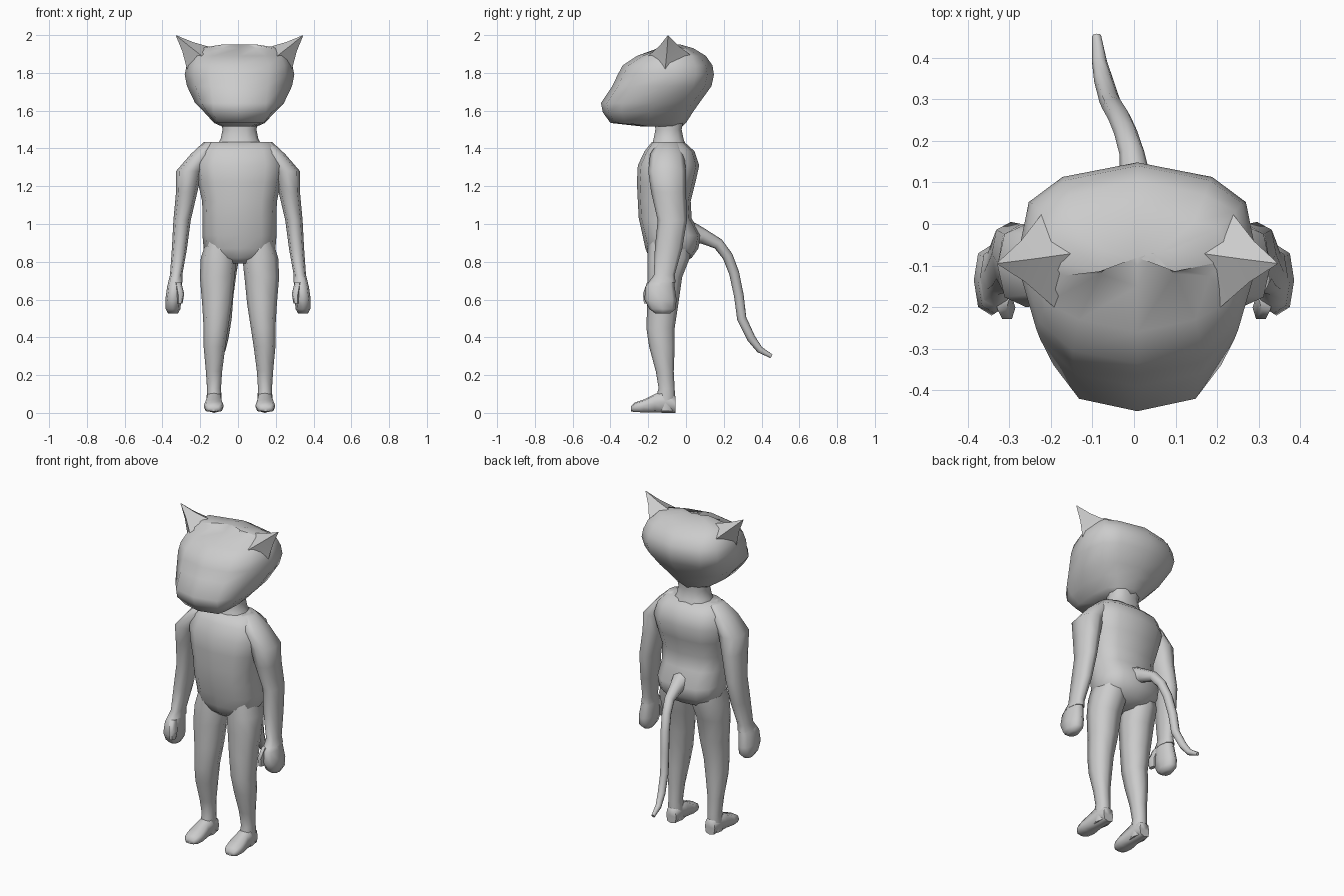
import bpy, bmesh, math
from mathutils import Vector

cube = bpy.data.objects.get("Cube")
if cube:
    bpy.data.objects.remove(cube, do_unlink=True)

GREY = (0.6, 0.6, 0.6, 1.0)
mat = bpy.data.materials.new("plain grey")
mat.use_nodes = True
mat.diffuse_color = GREY
mat.node_tree.nodes["Principled BSDF"].inputs["Base Color"].default_value = GREY

MID = 0.008  # the body sits slightly off centre


def skin(name, rings, crease=70):
    """Join equal-length rings of points into a closed, smooth skin."""
    bm = bmesh.new()
    loops = [[bm.verts.new(p) for p in ring] for ring in rings]
    n = len(loops[0])
    for a, b in zip(loops, loops[1:]):
        for i in range(n):
            j = (i + 1) % n
            bm.faces.new((a[i], a[j], b[j], b[i]))
    for loop in (loops[0], loops[-1]):
        centre = sum((v.co for v in loop), Vector()) / n
        hub = bm.verts.new(centre)
        for i in range(n):
            bm.faces.new((loop[i], loop[(i + 1) % n], hub))
    bmesh.ops.recalc_face_normals(bm, faces=bm.faces)
    mesh = bpy.data.meshes.new(name)
    bm.to_mesh(mesh)
    bm.free()
    mesh.materials.append(mat)
    obj = bpy.data.objects.new(name, mesh)
    bpy.context.collection.objects.link(obj)
    bpy.ops.object.select_all(action="DESELECT")
    obj.select_set(True)
    bpy.context.view_layer.objects.active = obj
    bpy.ops.object.shade_smooth_by_angle(angle=math.radians(crease))
    return obj


def oval(z, x0, x1, front, back, n=10, power=0.8):
    """Horizontal rounded ring filling the given bounds."""
    ring = []
    for i in range(n):
        t = math.tau * i / n
        c, s = math.cos(t), math.sin(t)
        c = math.copysign(abs(c) ** power, c)
        s = math.copysign(abs(s) ** power, s)
        ring.append(((x0 + x1) / 2 + c * (x1 - x0) / 2,
                     (front + back) / 2 + s * (back - front) / 2, z))
    return ring


def limb(name, rows, shift=0.0, n=8):
    """Loft rows of (z, inner x, outer x, front, back) on both sides."""
    for side, sign in (("left", 1), ("right", -1)):
        skin(f"{side}_{name}", [oval(z, sign * a + shift, sign * b + shift, f, k, n)
                                for z, a, b, f, k in rows])


# Torso with seat: z, half width, front, back
torso = [(0.79, .06, -.16, -.03), (0.82, .14, -.195, .03), (0.87, .19, -.215, .065),
         (0.94, .196, -.23, .08), (1.03, .195, -.25, .03), (1.12, .198, -.255, .025),
         (1.22, .22, -.26, .05), (1.31, .235, -.255, .07), (1.385, .215, -.22, .045),
         (1.435, .17, -.18, -.01)]
skin("torso", [oval(z, MID - w, MID + w, f, b, 12, .75) for z, w, f, b in torso])

# Neck
neck = [(1.40, .13, -.19, .01), (1.45, .1, -.175, -.01), (1.5, .09, -.165, -.02),
        (1.56, .1, -.17, -.01)]
skin("neck", [oval(z, MID - w, MID + w, f, b) for z, w, f, b in neck])

# Arms, then hands
limb("arm", [(1.435, .11, .18, -.15, -.04), (1.37, .13, .25, -.19, -.01),
             (1.28, .19, .328, -.2, 0), (1.17, .215, .328, -.185, 0),
             (1.02, .25, .342, -.15, .005), (0.87, .27, .35, -.165, -.02),
             (0.73, .295, .36, -.17, -.06), (0.69, .295, .37, -.2, -.055)])
limb("hand", [(0.72, .3, .36, -.175, -.065), (0.67, .295, .375, -.215, -.06),
              (0.6, .3, .385, -.22, -.05), (0.55, .305, .383, -.195, -.055),
              (0.525, .318, .37, -.16, -.085)])
limb("thumb", [(0.69, .3, .335, -.21, -.15), (0.63, .285, .325, -.232, -.17),
               (0.58, .293, .32, -.225, -.18)], n=6)

# Legs
limb("leg", [(0.93, .03, .17, -.2, .03), (0.82, .015, .205, -.205, .02),
             (0.72, .026, .21, -.205, -.02), (0.58, .04, .198, -.205, -.04),
             (0.45, .06, .19, -.21, -.06), (0.35, .075, .19, -.195, -.06),
             (0.22, .092, .178, -.16, -.065), (0.13, .098, .172, -.145, -.06),
             (0.08, .095, .174, -.16, -.058), (0.01, .095, .172, -.17, -.056)], MID)


# Feet: vertical slices running from heel to toe
def slice_y(y, x, half, low, high):
    return [(px, y, pz) for px, _, pz in
            ((p[0], 0, p[1]) for p in oval(0, x - half, x + half, low, high, 8, .6))]


foot = [(-.056, .034, .0, .09), (-.11, .04, .0, .12), (-.165, .042, .002, .1),
        (-.225, .053, .003, .07), (-.27, .047, .004, .055), (-.29, .03, .008, .035)]
for side, sign in (("left", 1), ("right", -1)):
    skin(f"{side}_foot", [slice_y(y, MID + sign * (.133 - (y + .056) * .02), h, a, b)
                          for y, h, a, b in foot])


# Head: rings shaped by a broad muzzle, cheeks and a rounded back
def head_ring(z, front, back, wide, muzzle):
    mid = front * .35 + back * .65 - .06
    half = [(muzzle, front + .03), (muzzle * .35 + wide * .65, front * .6 + mid * .4),
            (wide, mid), (wide * .9, mid * .4 + back * .6), (wide * .62, back - .035)]
    ring = [(0, front)] + half + [(0, back)] + [(-x, y) for x, y in reversed(half)]
    return [(x + MID, y, z) for x, y in ring]


head = [(1.515, -.22, -.02, .09, .05), (1.535, -.4, .0, .135, .115),
        (1.59, -.44, .035, .185, .14), (1.64, -.45, .07, .235, .14),
        (1.73, -.39, .135, .278, .15), (1.79, -.362, .148, .29, .155),
        (1.84, -.335, .14, .28, .155), (1.89, -.26, .105, .262, .14),
        (1.93, -.15, .04, .22, .09), (1.95, -.1, -.03, .09, .04)]
skin("head", [head_ring(*row) for row in head])

# Ears: pointed four-sided flares
base = [(.15, -.07, 1.935), (.2, -.2, 1.89), (.278, -.11, 1.82), (.225, .03, 1.89)]
tip = Vector((.338, -.095, 2.0))
for side, sign in (("left", 1), ("right", -1)):
    rings = []
    for t, pinch in ((0, 1), (.5, .85), (.98, 1)):
        ring = [Vector(p).lerp(tip, t) for p in base]
        hub = sum(ring, Vector()) / len(ring)
        ring = [hub + (p - hub) * pinch for p in ring]
        rings.append([(sign * p.x + MID, p.y, p.z) for p in ring])
    skin(f"{side}_ear", rings, 50)

# Tail: a tapered tube following a drooping path
path = [(.01, .03, .95, .06), (.005, .09, .935, .04), (-.005, .17, .895, .03),
        (-.02, .22, .83, .028), (-.035, .255, .74, .027), (-.05, .28, .62, .026),
        (-.058, .295, .5, .025), (-.073, .345, .395, .023), (-.083, .39, .335, .018),
        (-.09, .452, .3, .011)]
points = [Vector(p[:3]) for p in path]
rings = []
for i, p in enumerate(points):
    along = (points[min(i + 1, len(points) - 1)] - points[max(i - 1, 0)]).normalized()
    side = along.cross(Vector((0, .5, 1))).normalized() if i < 2 else \
        (side - along * side.dot(along)).normalized()
    up = side.cross(along)
    rings.append([p + (side * math.cos(a) + up * math.sin(a)) * path[i][3]
                  for a in (math.tau * k / 8 for k in range(8))])
skin("tail", rings)
